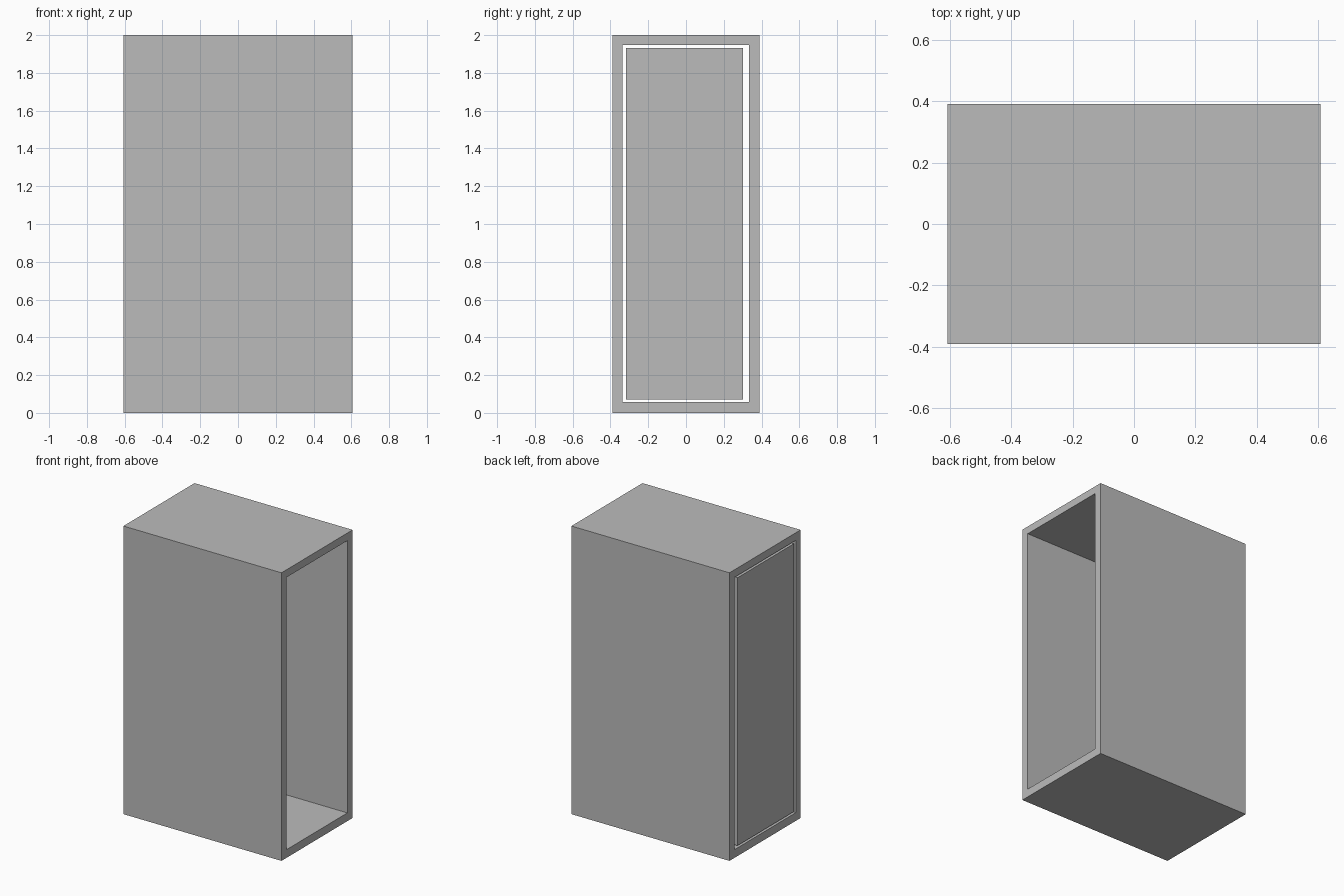
import bpy
import bmesh
from mathutils import Vector

cube = bpy.data.objects.get("Cube")
if cube:
    bpy.data.objects.remove(cube, do_unlink=True)

GREY = (0.5, 0.5, 0.5, 1.0)
grey = bpy.data.materials.new("plain grey")
grey.use_nodes = True
grey.diffuse_color = GREY
grey.node_tree.nodes["Principled BSDF"].inputs["Base Color"].default_value = GREY

HALF_X = 0.607


def finish(name, bm):
    bmesh.ops.recalc_face_normals(bm, faces=bm.faces)
    mesh = bpy.data.meshes.new(name)
    bm.to_mesh(mesh)
    bm.free()
    mesh.materials.append(grey)
    obj = bpy.data.objects.new(name, mesh)
    bpy.context.collection.objects.link(obj)
    return obj


def rectangle(bm, x, y0, y1, z0, z1):
    corners = ((y0, z0), (y1, z0), (y1, z1), (y0, z1))
    return [bm.verts.new((x, y, z)) for y, z in corners]


def bridge(bm, a, b):
    for i in range(4):
        j = (i + 1) % 4
        bm.faces.new((a[i], a[j], b[j], b[i]))


# Sleeve: rectangular tube, open at both ends
bm = bmesh.new()
outer = [rectangle(bm, x, -0.39, 0.39, 0, 2) for x in (-HALF_X, HALF_X)]
inner = [rectangle(bm, x, -0.337, 0.333, 0.057, 1.947) for x in (-HALF_X, HALF_X)]
bridge(bm, *outer)
bridge(bm, *inner)
for o, i in zip(outer, inner):
    bridge(bm, o, i)
finish("sleeve", bm)

# End panel: thin slab set into the right-hand opening with a narrow gap
bm = bmesh.new()
bmesh.ops.create_cube(bm, size=1)
bmesh.ops.scale(bm, vec=Vector((0.05, 0.619, 1.86)), verts=bm.verts)
bmesh.ops.translate(bm, vec=Vector((-HALF_X + 0.025, -0.0075, 1.002)), verts=bm.verts)
finish("end_panel", bm)
